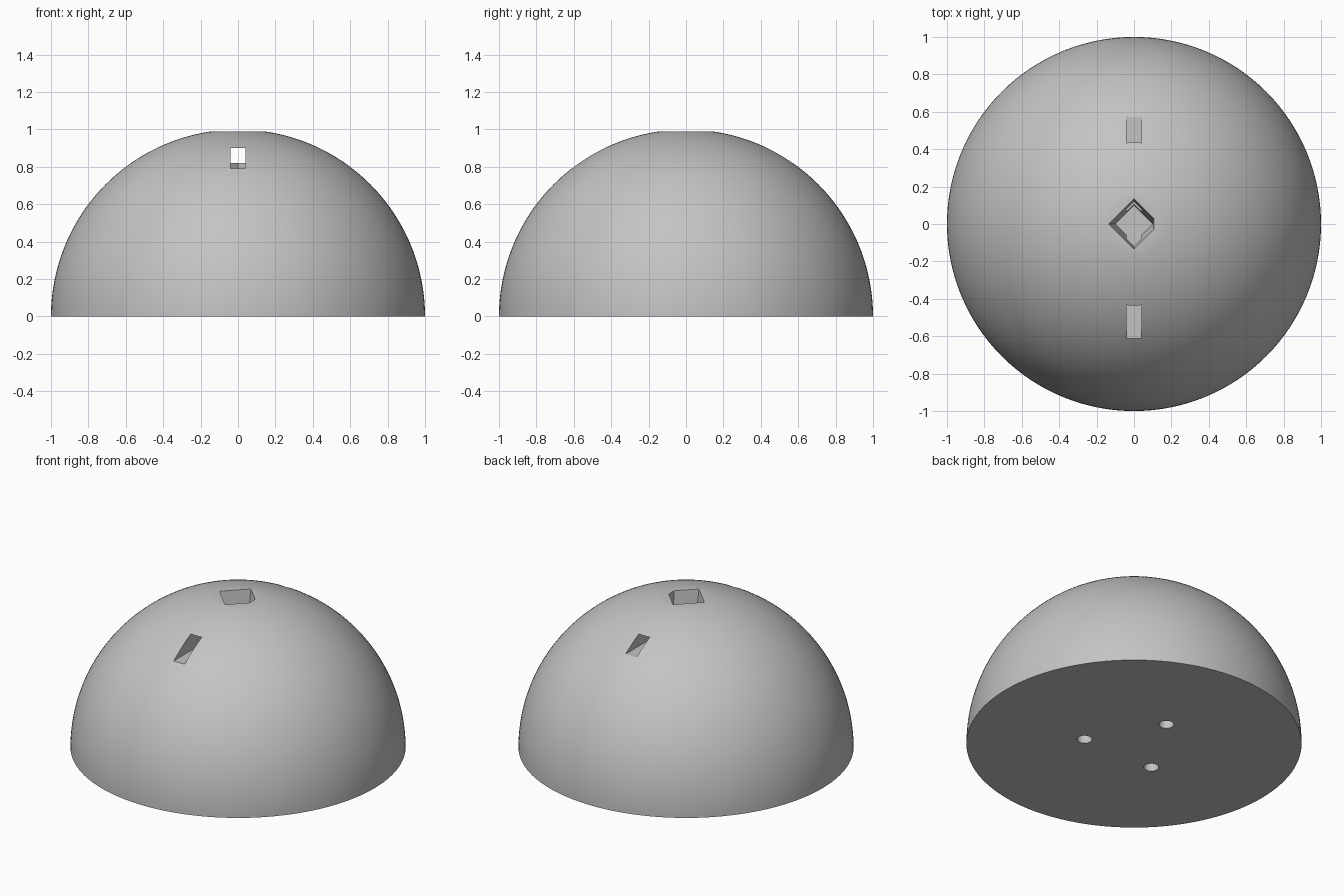
import bpy, bmesh, math
from mathutils import Matrix, Vector

if "Cube" in bpy.data.objects:
    bpy.data.objects.remove(bpy.data.objects["Cube"], do_unlink=True)

grey = bpy.data.materials.new("plain grey")
grey.use_nodes = True
colour = (0.55, 0.55, 0.55, 1)
grey.diffuse_color = colour
grey.node_tree.nodes["Principled BSDF"].inputs["Base Color"].default_value = colour


def make_object(name, bm):
    bmesh.ops.recalc_face_normals(bm, faces=bm.faces)
    mesh = bpy.data.meshes.new(name)
    bm.to_mesh(mesh)
    bm.free()
    mesh.materials.append(grey)
    obj = bpy.data.objects.new(name, mesh)
    bpy.context.collection.objects.link(obj)
    return obj


def hull_cutter(name, points):
    bm = bmesh.new()
    for p in points:
        bm.verts.new(p)
    bmesh.ops.convex_hull(bm, input=bm.verts)
    return make_object(name, bm)


def box_cutter(name, y0, y1, z0, z1, half=0.04):
    return hull_cutter(name, [(x, y, z) for x in (-half, half)
                              for y in (y0, y1) for z in (z0, z1)])


# Dome: a half sphere with a small flat on top
bm = bmesh.new()
bmesh.ops.create_uvsphere(bm, u_segments=128, v_segments=96, radius=1)
for height, direction in ((0, -1), (0.99, 1)):
    cut = bmesh.ops.bisect_plane(
        bm, geom=bm.verts[:] + bm.edges[:] + bm.faces[:], dist=1e-5,
        plane_co=(0, 0, height), plane_no=(0, 0, direction), clear_outer=True)
    rim = [e for e in bm.edges if e.is_boundary]
    bmesh.ops.holes_fill(bm, edges=rim, sides=0)
dome = make_object("dome", bm)

# Tapered diamond pit with its +x corner trimmed
top, bottom, trim = 0.136, 0.1, 0.106
floor = 0.788
rim_points = [(-top, 0), (0, top), (0, -top), (trim, top - trim), (trim, trim - top)]
floor_points = [(-bottom, 0), (0, bottom), (bottom, 0), (0, -bottom)]
pit = hull_cutter("pit_cutter", [(x, y, 1.0) for x, y in rim_points]
                  + [(x, y, floor) for x, y in floor_points])

# Channels running from the pit out through the front and back
front_slot = box_cutter("front_slot_cutter", -1, 0, 0.79, 0.9)
back_slot = box_cutter("back_slot_cutter", 0, 1, 0.82, 0.9)
cutters = [pit, front_slot, back_slot]

# Three round sockets in the base
for i in range(3):
    angle = math.radians(90 + 120 * i)
    centre = Vector((0.3 * math.cos(angle), 0.3 * math.sin(angle), 0))
    bm = bmesh.new()
    bmesh.ops.create_cone(bm, cap_ends=True, segments=40, radius1=0.045,
                          radius2=0.045, depth=0.2,
                          matrix=Matrix.Translation(centre))
    cutters.append(make_object("socket_cutter", bm))

# Cut everything out of the dome, then drop the cutters
bpy.context.view_layer.objects.active = dome
for cutter in cutters:
    cutter.hide_render = True
    mod = dome.modifiers.new("cut", "BOOLEAN")
    mod.operation = "DIFFERENCE"
    mod.solver = "EXACT"
    mod.object = cutter
    bpy.ops.object.modifier_apply(modifier=mod.name)
for cutter in cutters:
    bpy.data.objects.remove(cutter, do_unlink=True)

# Smooth dome with crisp cut edges
for obj in bpy.context.selected_objects:
    obj.select_set(False)
dome.select_set(True)
bpy.ops.object.shade_smooth_by_angle(angle=math.radians(25))
